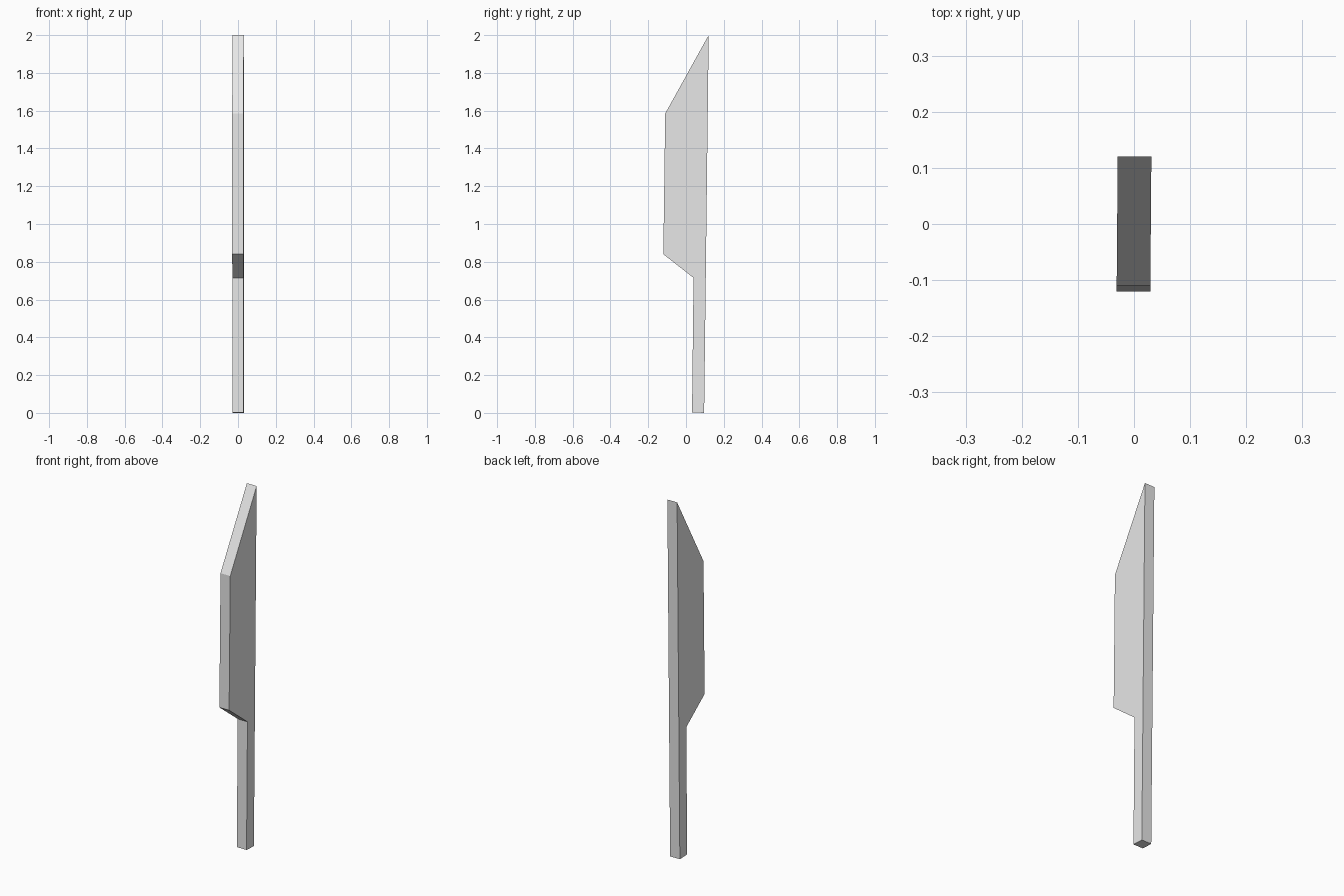
import bpy
import bmesh
from mathutils import Vector

default_cube = bpy.data.objects.get("Cube")
if default_cube:
    bpy.data.objects.remove(default_cube, do_unlink=True)

# One plain grey for the whole knife
grey = bpy.data.materials.new("light_grey")
grey.use_nodes = True
colour = (0.8, 0.8, 0.8, 1.0)
grey.diffuse_color = colour
grey.node_tree.nodes["Principled BSDF"].inputs["Base Color"].default_value = colour

# Side outline (y, z): handle, heel, cutting edge, slanted tip, straight spine
outline = [(0.096, 0), (0.032, 0.003), (0.04, 0.715), (-0.12, 0.84),
           (-0.11, 1.585), (0.12, 2.0)]
half_thickness = 0.03
twist = 0.008  # slight sideways lean of the blade plane

bm = bmesh.new()
verts = [bm.verts.new((-half_thickness + twist * y, y, z)) for y, z in outline]
side = bm.faces.new(verts)
extruded = bmesh.ops.extrude_face_region(bm, geom=[side])
moved = [g for g in extruded["geom"] if isinstance(g, bmesh.types.BMVert)]
bmesh.ops.translate(bm, verts=moved, vec=Vector((2 * half_thickness, 0, 0)))
bmesh.ops.recalc_face_normals(bm, faces=bm.faces)

mesh = bpy.data.meshes.new("knife_blade_and_handle")
bm.to_mesh(mesh)
bm.free()
mesh.materials.append(grey)
knife = bpy.data.objects.new("knife_blade_and_handle", mesh)
bpy.context.collection.objects.link(knife)
